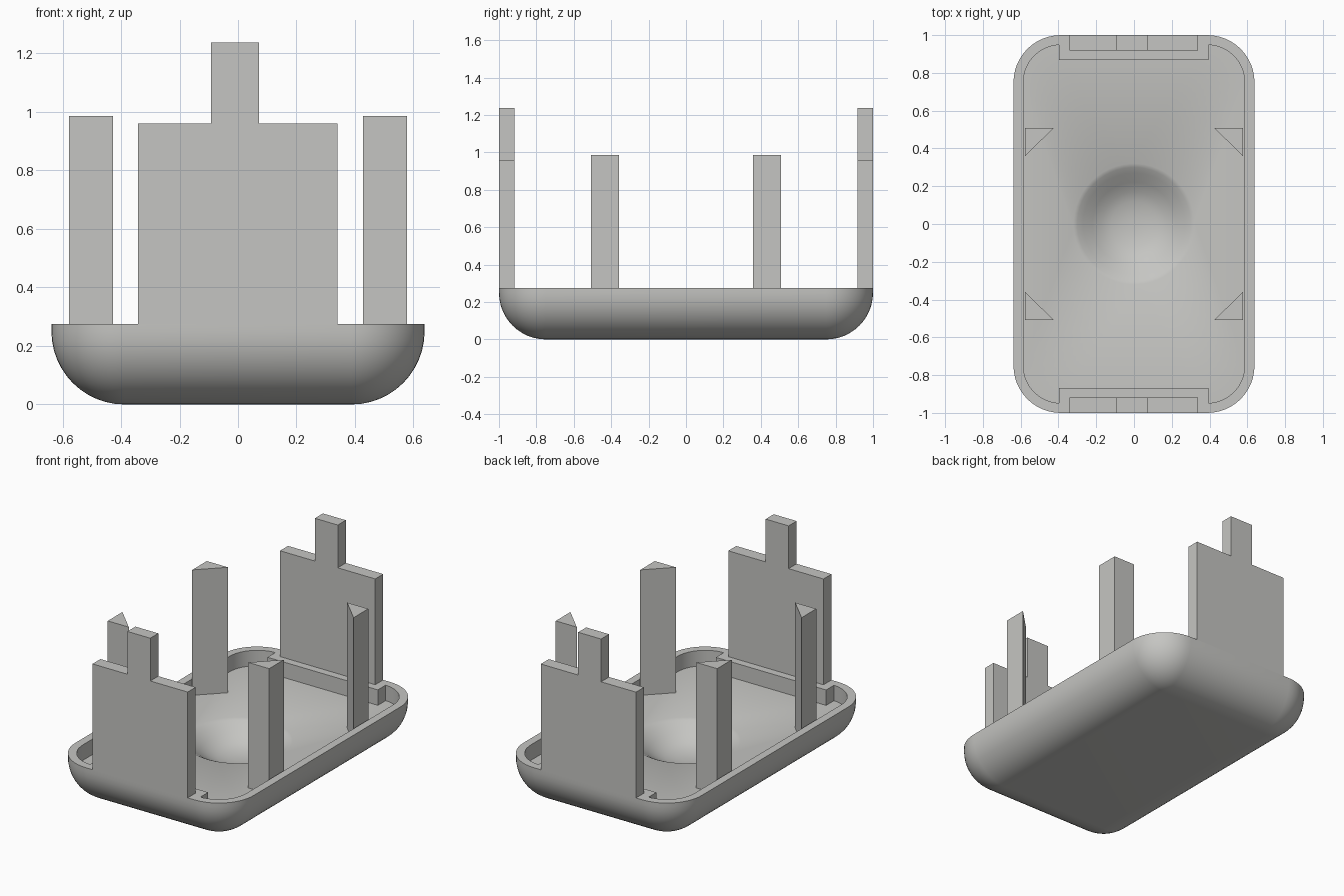
import bpy, bmesh, math

if "Cube" in bpy.data.objects:
    bpy.data.objects.remove(bpy.data.objects["Cube"])

HX, HY, RIM, R = 0.638, 1.0, 0.275, 0.25   # half sizes, rim height, edge radius
WALL, FLOOR, SEG = 0.052, 0.175, 12

grey = bpy.data.materials.new("warm_grey")
grey.diffuse_color = (0.56, 0.56, 0.54, 1)
grey.use_nodes = True
grey.node_tree.nodes["Principled BSDF"].inputs["Base Color"].default_value = grey.diffuse_color


def finish(bm, name, smooth=False):
    bmesh.ops.recalc_face_normals(bm, faces=bm.faces)
    me = bpy.data.meshes.new(name)
    bm.to_mesh(me)
    bm.free()
    ob = bpy.data.objects.new(name, me)
    bpy.context.collection.objects.link(ob)
    me.materials.append(grey)
    if smooth:
        bpy.ops.object.select_all(action='DESELECT')
        ob.select_set(True)
        bpy.context.view_layer.objects.active = ob
        bpy.ops.object.shade_smooth_by_angle(angle=math.radians(30))
    return ob


def rounded_ring(inset, z):
    """Rounded rectangle outline, shrunk by inset."""
    rad, pts = max(R - inset, 0), []
    for k, (sx, sy) in enumerate([(1, 1), (-1, 1), (-1, -1), (1, -1)]):
        for i in range(SEG + 1):
            a = math.pi / 2 * (k + i / SEG)
            pts.append((sx * (HX - R) + rad * math.cos(a),
                        sy * (HY - R) + rad * math.sin(a), z))
    return pts


def circle_ring(rad, z):
    n = 4 * (SEG + 1)
    return [(rad * math.cos(2 * math.pi * (i + 0.5) / n),
             rad * math.sin(2 * math.pi * (i + 0.5) / n), z) for i in range(n)]


def prism(name, outline, axis, lo, hi):
    """Extrude a 2D outline along y (x, z outline) or z (x, y outline)."""
    bm = bmesh.new()
    put = (lambda p, t: (p[0], t, p[1])) if axis == 'y' else (lambda p, t: (p[0], p[1], t))
    a = [bm.verts.new(put(p, lo)) for p in outline]
    b = [bm.verts.new(put(p, hi)) for p in outline]
    bm.faces.new(a)
    bm.faces.new(b)
    for i in range(len(a)):
        j = (i + 1) % len(a)
        bm.faces.new((a[i], a[j], b[j], b[i]))
    return finish(bm, name)


# Tray: rounded outer hull, rim, inner wall, floor and central hollow in one loft
rings = []
for i in range(13):
    t = math.pi / 2 * i / 12
    rings.append(rounded_ring(R * (1 - math.sin(t)), R * (1 - math.cos(t))))
rings += [rounded_ring(0, RIM), rounded_ring(WALL, RIM), rounded_ring(WALL, FLOOR)]
hollow = [(0.32, 0), (0.30, 0.01), (0.27, 0.028), (0.22, 0.064), (0.17, 0.095),
          (0.12, 0.113), (0.06, 0.123), (0.02, 0.125)]
rings += [circle_ring(r, FLOOR - d) for r, d in hollow]

bm = bmesh.new()
loops = [[bm.verts.new(p) for p in ring] for ring in rings]
n = len(loops[0])
for lo, hi in zip(loops, loops[1:]):
    for i in range(n):
        j = (i + 1) % n
        bm.faces.new((lo[i], lo[j], hi[j], hi[i]))
bm.faces.new(loops[0])
bm.faces.new(loops[-1])
bmesh.ops.remove_doubles(bm, verts=bm.verts, dist=1e-5)
bmesh.ops.dissolve_degenerate(bm, edges=bm.edges, dist=1e-5)
finish(bm, "tray", True)

# End panels with a locking tab, and the ledges behind them
panel = [(-0.342, RIM), (0.34, RIM), (0.34, 0.96), (0.072, 0.96),
         (0.072, 1.237), (-0.092, 1.237), (-0.092, 0.96), (-0.342, 0.96)]
ledge = [(-0.396, FLOOR), (0.394, FLOOR), (0.394, RIM), (-0.396, RIM)]
for s, side in ((-1, "front"), (1, "back")):
    prism(side + "_panel", panel, 'y', s * 0.918, s * HY)
    prism(side + "_ledge", ledge, 'y', s * 0.868, s * (HY - WALL))

# Triangular corner posts
for sx, xs in ((-1, "left"), (1, "right")):
    for sy, ys in ((-1, "front"), (1, "back")):
        tri = [(sx * 0.578, sy * 0.507), (sx * 0.427, sy * 0.507), (sx * 0.578, sy * 0.357)]
        prism(f"{ys}_{xs}_post", tri, 'z', FLOOR, 0.987)
